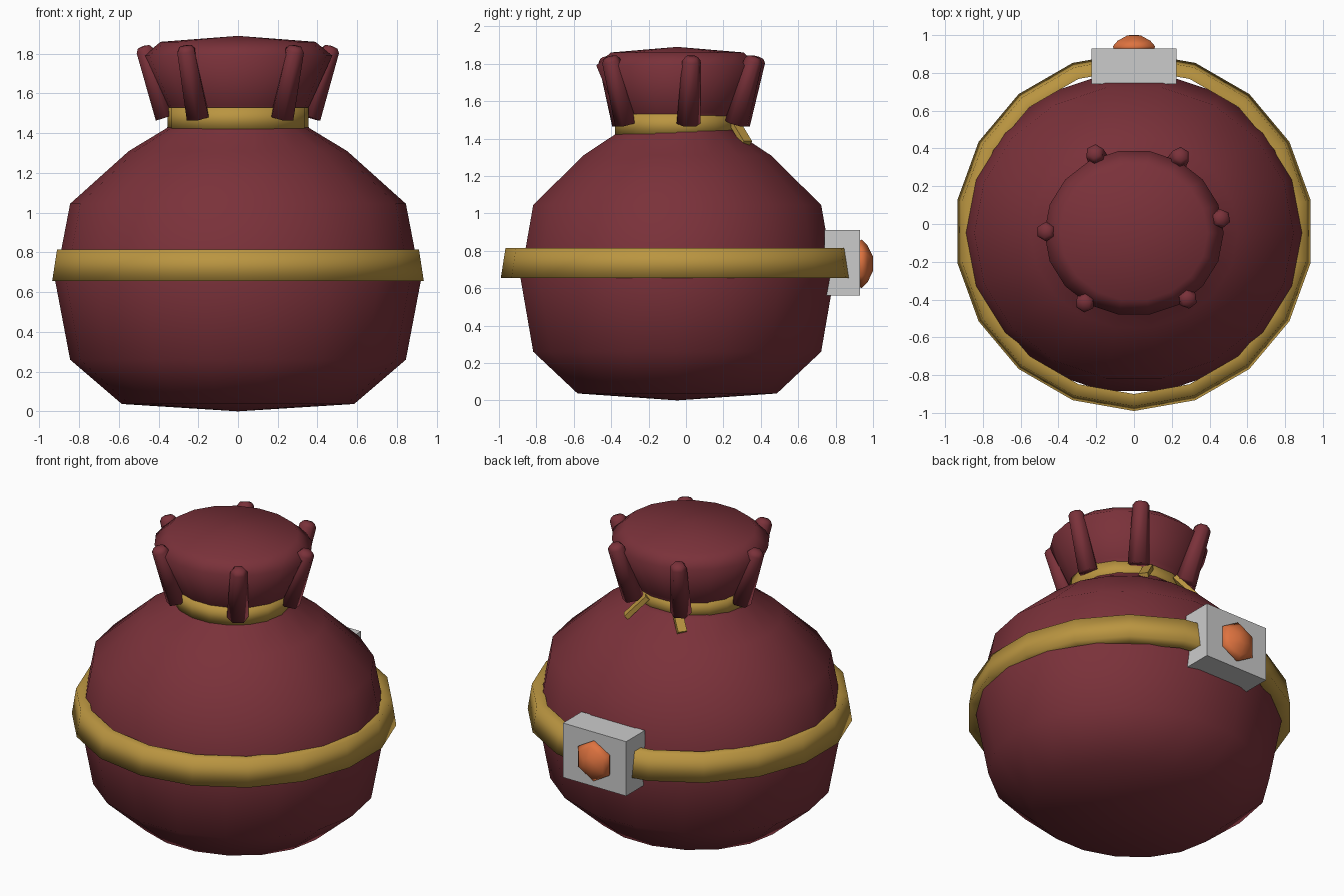
import bpy, bmesh, math
from mathutils import Vector, Matrix

cube = bpy.data.objects.get("Cube")
if cube:
    bpy.data.objects.remove(cube, do_unlink=True)


def material(name, rgb):
    m = bpy.data.materials.new(name)
    m.use_nodes = True
    m.diffuse_color = (*rgb, 1)
    m.node_tree.nodes["Principled BSDF"].inputs["Base Color"].default_value = (*rgb, 1)
    return m


CLOTH = material("dark red cloth", (0.195, 0.031, 0.042))
GOLD = material("gold", (0.49, 0.3, 0.052))
SILVER = material("pale grey metal", (0.6, 0.6, 0.6))
GEM = material("orange gem", (0.73, 0.17, 0.05))


def finish(name, bm, mat, matrix=Matrix(), smooth=True):
    bmesh.ops.recalc_face_normals(bm, faces=bm.faces)
    for f in bm.faces:
        f.smooth = smooth
    mesh = bpy.data.meshes.new(name)
    bm.to_mesh(mesh)
    bm.free()
    mesh.transform(matrix)
    mesh.materials.append(mat)
    obj = bpy.data.objects.new(name, mesh)
    bpy.context.collection.objects.link(obj)
    return obj


def lathe(name, profile, mat, sides=18, phase=0.0, matrix=Matrix()):
    """Turn (radius, height) points about z; radius 0 makes a pole."""
    bm = bmesh.new()
    rings = []
    for r, z in profile:
        if r == 0:
            rings.append([bm.verts.new((0, 0, z))] * sides)
        else:
            angles = [phase + math.tau * i / sides for i in range(sides)]
            rings.append([bm.verts.new((r * math.cos(a), r * math.sin(a), z)) for a in angles])
    for low, high in zip(rings, rings[1:]):
        for i in range(sides):
            j = (i + 1) % sides
            corners = dict.fromkeys((low[i], low[j], high[j], high[i]))
            bm.faces.new(list(corners))
    return finish(name, bm, mat, matrix)


def along(start, end):
    """Frame at start with its z axis toward end, and the distance."""
    d = Vector(end) - Vector(start)
    turn = d.to_track_quat('Z', 'Y').to_matrix().to_4x4()
    return Matrix.Translation(start) @ turn, d.length


def box(name, size, mat, matrix):
    bm = bmesh.new()
    bmesh.ops.create_cube(bm, size=1)
    return finish(name, bm, mat, matrix @ Matrix.Diagonal((*size, 1)), smooth=False)


# Sack: belly, pinched throat and flared gathered top
oval = Matrix.Translation((0, -0.047, 0)) @ Matrix.Diagonal((1, 0.925, 1, 1))
lathe("sack", [(0, 0), (0.585, 0.037), (0.845, 0.26), (0.92, 0.655), (0.845, 1.045),
               (0.55, 1.31), (0.36, 1.425), (0.32, 1.48), (0.36, 1.54),
               (0.475, 1.79), (0.39, 1.86), (0, 1.89)], CLOTH, matrix=oval)

# Gold band round the neck
lathe("neck_band", [(0.3, 1.415), (0.355, 1.415), (0.355, 1.53), (0.3, 1.53)], GOLD,
      matrix=Matrix.Translation((0, -0.01, 0)) @ oval)

# Broad belt round the belly
lathe("belt", [(0.86, 0.655), (0.95, 0.655), (0.925, 0.815), (0.86, 0.815)], GOLD,
      phase=math.pi / 2, matrix=Matrix.Translation((0, -0.04, 0)))

# Gathered folds standing round the flared top
tops = [(-0.475, -0.04), (-0.21, 0.38), (0.25, 0.365),
        (0.47, 0.03), (0.29, -0.405), (-0.265, -0.425)]
for n, (x, y) in enumerate(tops):
    foot = (x * 0.76, -0.04 + (y + 0.04) * 0.76, 1.48)
    frame, length = along(foot, (x, y, 1.835))
    lathe(f"fold_{n + 1}", [(0, 0), (0.064, 0), (0.05, length - 0.02),
                            (0.035, length), (0, length + 0.005)], CLOTH, sides=6, matrix=frame)

# Two loose ends of the neck band
for side, s in (("left", 1), ("right", -1)):
    frame, length = along((s * 0.1, 0.25, 1.5), (s * 0.2, 0.325, 1.375))
    box(f"band_end_{side}", (0.055, 0.03, length), GOLD,
        frame @ Matrix.Translation((0, 0, length / 2)))

# Buckle with a six-sided gem
box("buckle", (0.45, 0.19, 0.35), SILVER, Matrix.Translation((0, 0.835, 0.735)))
lathe("gem", [(0, -0.03), (0.12, -0.01), (0.13, 0.01), (0.1, 0.04), (0.04, 0.069), (0, 0.07)],
      GEM, sides=6, phase=math.pi / 2,
      matrix=Matrix.Translation((0, 0.93, 0.73)) @ Matrix.Rotation(-math.pi / 2, 4, 'X'))
